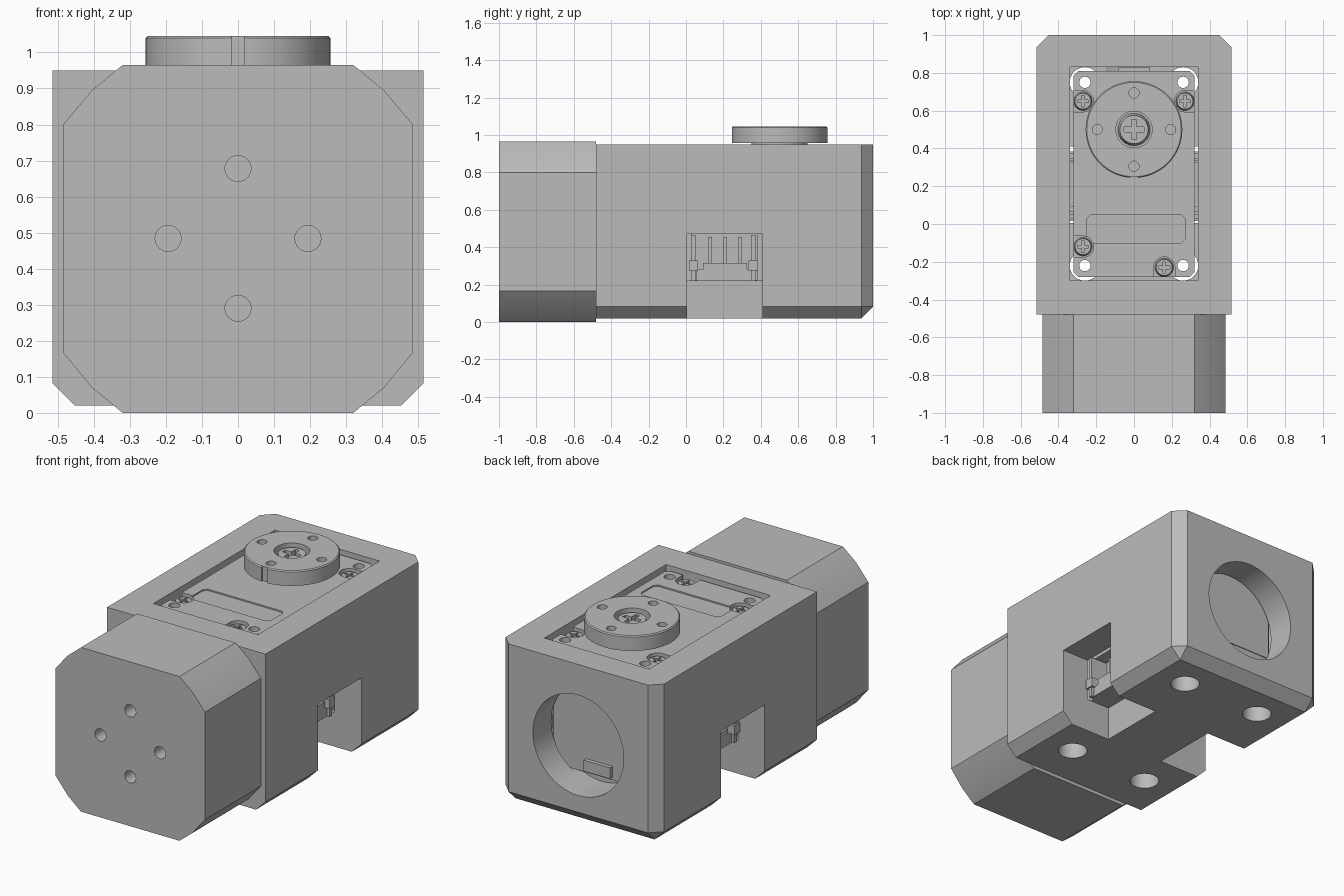
import bpy, bmesh, math
from mathutils import Matrix

old = bpy.data.objects.get("Cube")
if old:
    bpy.data.objects.remove(old, do_unlink=True)

grey = bpy.data.materials.new("plain_grey")
grey.use_nodes = True
COLOUR = (0.5, 0.5, 0.5, 1)
grey.diffuse_color = COLOUR
grey.node_tree.nodes["Principled BSDF"].inputs["Base Color"].default_value = COLOUR


def finish(name, bm):
    bmesh.ops.recalc_face_normals(bm, faces=bm.faces)
    mesh = bpy.data.meshes.new(name)
    bm.to_mesh(mesh)
    bm.free()
    mesh.materials.append(grey)
    ob = bpy.data.objects.new(name, mesh)
    bpy.context.collection.objects.link(ob)
    return ob


def box(name, x, y, z, bevel=0, rule=None):
    """Box from three (low, high) ranges; bevels the edges that match a rule."""
    bm = bmesh.new()
    bmesh.ops.create_cube(bm, size=1)
    for v in bm.verts:
        v.co = [r[0] if c < 0 else r[1] for c, r in zip(v.co, (x, y, z))]
    if rule:
        edges = [e for e in bm.edges if rule(e.verts[0].co, e.verts[1].co)]
        bmesh.ops.bevel(bm, geom=edges, offset=bevel, segments=1, affect='EDGES')
    return finish(name, bm)


def disc(name, centre, radius, low, high, axis='Z', sides=48, bevel=0):
    """Cylinder along z or y, running from low to high on that axis."""
    bm = bmesh.new()
    a, b = centre
    mid = (low + high) / 2
    move = Matrix.Translation((a, b, mid) if axis == 'Z' else (a, mid, b))
    if axis == 'Y':
        move = move @ Matrix.Rotation(math.pi / 2, 4, 'X')
    bmesh.ops.create_cone(bm, cap_ends=True, segments=sides, radius1=radius,
                          radius2=radius - bevel, depth=high - low, matrix=move)
    return finish(name, bm)


def cut(target, *cutters):
    for c in cutters:
        mod = target.modifiers.new("cut", 'BOOLEAN')
        mod.operation = 'DIFFERENCE'
        mod.solver = 'EXACT'
        mod.object = c
        c.hide_render = True
        bpy.context.view_layer.objects.active = target
        bpy.ops.object.modifier_apply(modifier=mod.name)
        bpy.data.objects.remove(c, do_unlink=True)


def vertical(p, q):
    return abs(p.z - q.z) > 0.01


def span(c, r):
    return (c - r, c + r)


def screw(name, x, y, top, radius, depth):
    """Round screw head with a cross slot."""
    head = disc(name, (x, y), radius, top - depth, top, sides=32, bevel=radius * 0.15)
    long, thin = radius * 0.6, radius * 0.14
    slot = (top - depth * 0.5, top + 0.1)
    cut(head, box("slot", span(x, long), span(y, thin), slot),
        box("slot", span(x, thin), span(y, long), slot))


# Housing: chamfered below and at the rear corners
def housing_edge(p, q):
    low_edge = p.z < 0.1 and q.z < 0.1 and max(p.y, q.y) > 0.9
    return low_edge or (vertical(p, q) and p.y > 0.9)


housing = box("housing", (-0.515, 0.515), (-0.48, 1), (0.02, 0.95), 0.062, housing_edge)
cut(housing,
    box("cavity", (-0.34, 0.34), (-0.3, 0.83), (0.22, 1.1)),
    disc("rear_window", (0, 0.475), 0.295, 0.78, 1.1, 'Y', 64))
for side in (-1, 1):
    cut(housing, box("side_notch", sorted((side * 0.19, side * 0.7)), (0.005, 0.41), (-0.1, 0.47)))
corners = [(sx * 0.26, y) for sx in (-1, 1) for y in (-0.22, 0.75)]
for c in corners:
    cut(housing, disc("floor_hole", c, 0.08, -0.1, 0.3))

# Front block: octagonal profile with softened corners
right_half = [(0.32, 0), (0.405, 0.07), (0.485, 0.167),
              (0.485, 0.8), (0.405, 0.895), (0.32, 0.965)]
profile = right_half + [(-x, z) for x, z in reversed(right_half)]
bm = bmesh.new()
face = bm.faces.new([bm.verts.new((x, -1, z)) for x, z in profile])
extruded = bmesh.ops.extrude_face_region(bm, geom=[face])["geom"]
for v in extruded:
    if isinstance(v, bmesh.types.BMVert):
        v.co.y = -0.48
front_block = finish("front_block", bm)
for k in range(4):
    a = k * math.pi / 2
    centre = (0.194 * math.cos(a), 0.484 + 0.194 * math.sin(a))
    cut(front_block, disc("mount_hole", centre, 0.036, -1.1, -0.85, 'Y', 32))

# Motor case: lower shell, and upper shell with pockets for the screws
lower_case = box("lower_case", (-0.315, 0.315), (-0.275, 0.805), (0.22, 0.37), 0.025, vertical)
upper_case = box("upper_case", (-0.32, 0.32), (-0.28, 0.81), (0.36, 0.93), 0.025, vertical)
screws = [(-0.27, 0.65), (0.27, 0.65), (-0.27, -0.12), (0.16, -0.23)]
for x, y in screws:
    cut(upper_case, disc("pocket", (x, y), 0.056, 0.87, 1.1))
    if y < -0.2:
        cut(upper_case, box("pocket", span(x, 0.056), (-0.5, y), (0.87, 1.1)))
    else:
        cut(upper_case, box("pocket", sorted((x, x * 2)), span(y, 0.056), (0.87, 1.1)))
    screw("case_screw", x, y, 0.918, 0.05, 0.055)
cut(upper_case, box("label_recess", (-0.25, 0.27), (-0.1, 0.05), (0.922, 1.1), 0.02, vertical))
for c in corners:
    for shell in (lower_case, upper_case):
        cut(shell, disc("bolt_hole", c, 0.03, 0, 1.1, sides=32))

# Rear tab seen through the round window
box("rear_tab", (-0.085, 0.085), (0.79, 0.828), (0.235, 0.3))

# Side sockets
for side in (-1, 1):
    def reach(a, b):
        return sorted((side * a, side * b))

    for shell in (lower_case, upper_case):
        cut(shell, box("socket_pocket", reach(0.24, 0.5), (0.03, 0.38), (0.225, 0.47)))
    box("socket_shelf", reach(0.235, 0.335), (0.055, 0.36), (0.22, 0.28))
    box("socket_front", reach(0.3, 0.335), (0.09, 0.325), (0.275, 0.315))
    for y in (0.04, 0.36):
        box("socket_wall", reach(0.235, 0.35), span(y, 0.012), (0.22, 0.465))
        box("socket_clip", reach(0.3, 0.36), span(y, 0.025), (0.275, 0.33))
    for k in range(3):
        box("socket_pin", reach(0.235, 0.28), span(0.13 + k * 0.08, 0.01), (0.26, 0.455))

# Output horn with holes, centre recess, index groove and screw
disc("horn_neck", (0, 0.5), 0.15, 0.92, 0.965)
horn = disc("horn", (0, 0.5), 0.256, 0.958, 1.04, sides=64)
rim = disc("horn_rim", (0, 0.5), 0.256, 1.04, 1.046, sides=64, bevel=0.006)
for part in (horn, rim):
    cut(part, disc("recess", (0, 0.5), 0.096, 0.98, 1.2))
    for k in range(4):
        a = k * math.pi / 2
        centre = (0.194 * math.cos(a), 0.5 + 0.194 * math.sin(a))
        cut(part, disc("horn_hole", centre, 0.027, 0.9, 1.2, sides=24))
    cut(part, box("groove", (-0.018, 0.018), (0.2, 0.252), (0.9, 1.2)))
screw("horn_screw", 0, 0.5, 1.03, 0.088, 0.06)

# Smooth round walls, keep the corners sharp
for ob in list(bpy.context.scene.objects):
    if ob.type == 'MESH' and grey.name in ob.data.materials:
        bpy.ops.object.select_all(action='DESELECT')
        ob.select_set(True)
        bpy.context.view_layer.objects.active = ob
        bpy.ops.object.shade_smooth_by_angle(angle=math.radians(20))
